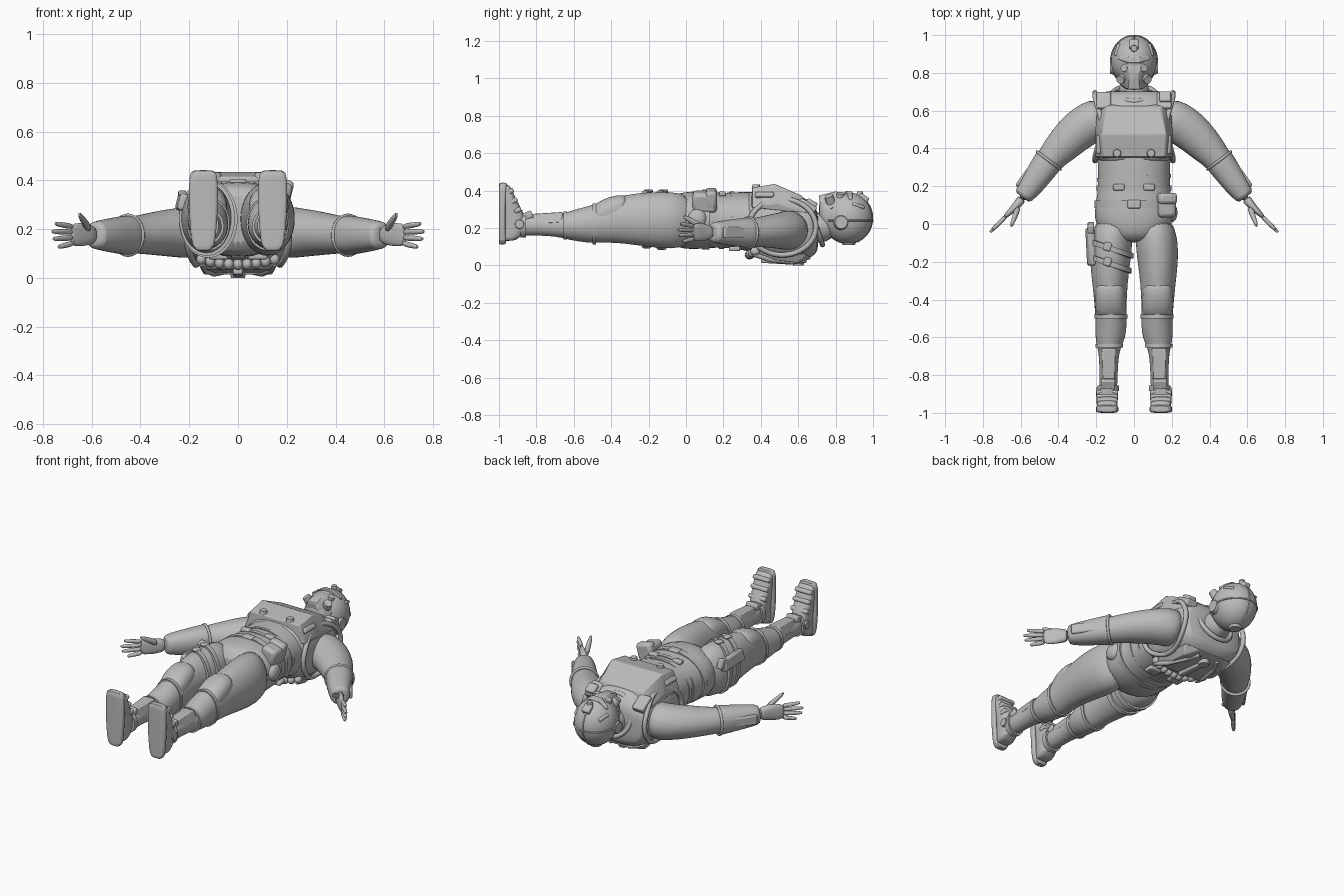
import bpy, bmesh, math
from mathutils import Vector as V, Euler

cube = bpy.data.objects.get("Cube")
if cube:
    bpy.data.objects.remove(cube)

grey = bpy.data.materials.new("suit_grey")
grey.use_nodes = True
grey.diffuse_color = (0.5, 0.5, 0.5, 1)
grey.node_tree.nodes["Principled BSDF"].inputs["Base Color"].default_value = (0.5, 0.5, 0.5, 1)
X, Y, Z = V((1, 0, 0)), V((0, 1, 0)), V((0, 0, 1))
SIDES = (("left", 1), ("right", -1))


def finish(name, bm, subsurf=0, bevel=0, angle=35):
    bmesh.ops.recalc_face_normals(bm, faces=bm.faces)
    mesh = bpy.data.meshes.new(name)
    bm.to_mesh(mesh)
    bm.free()
    mesh.materials.append(grey)
    ob = bpy.data.objects.new(name, mesh)
    bpy.context.collection.objects.link(ob)
    if bevel:
        mod = ob.modifiers.new("bevel", 'BEVEL')
        mod.width, mod.segments = bevel, 2
    if subsurf:
        mod = ob.modifiers.new("smooth", 'SUBSURF')
        mod.levels = mod.render_levels = subsurf
    bpy.ops.object.select_all(action='DESELECT')
    ob.select_set(True)
    bpy.context.view_layer.objects.active = ob
    bpy.ops.object.shade_smooth_by_angle(angle=math.radians(angle))


def loft(name, rings, power=2, n=20, subsurf=1):
    """Skin a row of superelliptic rings, each (centre, half axis, half axis)."""
    bm = bmesh.new()
    rows = []
    for c, u, v in rings:
        row = []
        for i in range(n):
            a = math.tau * (i + 0.5) / n
            co, si = math.cos(a), math.sin(a)
            k = (abs(co) ** power + abs(si) ** power) ** (-1 / power)
            row.append(bm.verts.new(c + u * co * k + v * si * k))
        rows.append(row)
    for a, b in zip(rows, rows[1:]):
        for i in range(n):
            j = (i + 1) % n
            bm.faces.new((a[i], a[j], b[j], b[i]))
    bm.faces.new(rows[0])
    bm.faces.new(rows[-1])
    finish(name, bm, subsurf)


def along_y(sections, s=1):
    """Sections (y, centre x, centre z, half width, half depth)."""
    return [(V((s * x, y, z)), X * rx, Z * rz) for y, x, z, rx, rz in sections]


def sample(sections, y):
    """Interpolate a section at y, for bands that follow the body."""
    for a, b in zip(sections, sections[1:]):
        if min(a[0], b[0]) <= y <= max(a[0], b[0]):
            t = (y - a[0]) / (b[0] - a[0])
            return [p + (q - p) * t for p, q in zip(a, b)]


def band(name, sections, y, width, grow=0.008, s=1, tilt=0):
    _, x, z, rx, rz = sample(sections, y)
    rows = []
    for dy, g in ((-width, -0.01), (-width, grow), (width, grow), (width, -0.01)):
        rows.append((V((s * x, y + dy / 2, z)), X * (rx + g) + Y * tilt * rx, Z * (rz + g)))
    loft(name, rows, n=32, subsurf=0)


def box(name, at, size, rot=(0, 0, 0), bevel=0.008):
    bm = bmesh.new()
    bmesh.ops.create_cube(bm, size=1)
    e = Euler(rot).to_matrix()
    for v in bm.verts:
        v.co = V(at) + e @ V([c * d for c, d in zip(v.co, size)])
    finish(name, bm, bevel=bevel)


def disc(name, at, radius, depth, rot=(0, 0, 0)):
    bm = bmesh.new()
    bmesh.ops.create_cone(bm, cap_ends=True, segments=20, radius1=radius,
                          radius2=radius * 0.8, depth=depth)
    e = Euler(rot).to_matrix()
    for v in bm.verts:
        v.co = V(at) + e @ v.co
    finish(name, bm)


def ball(name, at, size):
    bm = bmesh.new()
    bmesh.ops.create_uvsphere(bm, u_segments=28, v_segments=18, radius=1)
    for v in bm.verts:
        v.co = V(at) + V([c * d for c, d in zip(v.co, size)])
    finish(name, bm)


def tube(name, pts, r, closed=False):
    cu = bpy.data.curves.new(name, 'CURVE')
    cu.dimensions, cu.bevel_depth, cu.bevel_resolution = '3D', r, 2
    cu.use_fill_caps = True
    sp = cu.splines.new('POLY')
    sp.points.add(len(pts) - 1)
    for p, q in zip(sp.points, pts):
        p.co = (*q, 1)
    sp.use_cyclic_u = closed
    cu.materials.append(grey)
    bpy.context.collection.objects.link(bpy.data.objects.new(name, cu))


def turn(n):
    return [math.tau * i / n for i in range(n)]


def hull(name, pts, bevel=0.006):
    bm = bmesh.new()
    for p in pts:
        bm.verts.new(p)
    res = bmesh.ops.convex_hull(bm, input=bm.verts)
    bmesh.ops.delete(bm, geom=[g for g in res["geom_interior"] if g.is_valid], context='VERTS')
    bmesh.ops.dissolve_limit(bm, angle_limit=0.02, verts=bm.verts, edges=bm.edges)
    finish(name, bm, bevel=bevel, angle=25)


# Torso, neck and vest
torso = [(-.1, 0, .24, .1, .11), (-.05, 0, .24, .18, .145), (.03, 0, .24, .215, .157), (.12, 0, .243, .2, .15),
         (.2, 0, .24, .19, .145), (.3, 0, .24, .19, .155), (.42, 0, .22, .2, .17), (.6, 0, .21, .19, .16)]
loft("torso", along_y(torso), 2.3, 28)
loft("neck", along_y([(.64, 0, .2, .1, .09), (.7, 0, .2, .078, .08), (.8, 0, .21, .075, .08)]))
loft("vest", along_y([(.32, 0, .235, .185, .15), (.35, 0, .225, .203, .175), (.48, 0, .207, .207, .182),
                      (.6, 0, .197, .207, .182), (.66, 0, .19, .205, .155), (.695, 0, .185, .19, .12),
                      (.708, 0, .18, .11, .09)]), 2.8, 32)
hull("chest_plate", [(s * x, y, z) for s in (1, -1) for x, y, z in
                     ((.165, .355, .415), (.17, .475, .435), (.14, .62, .372), (.205, .355, .31),
                      (.205, .5, .33), (.19, .66, .28), (.14, .345, .3))])
tube("collar", [(.112 * math.cos(a), .69 + .04 * math.sin(a), .225 - .115 * math.sin(a))
                for a in turn(32)], .014, True)
for side, s in SIDES:
    tube(side + "_armhole_rim", [(s * (.207 - .035 * math.sin(a) ** 4), .515 + .18 * math.cos(a),
                                  .205 + .15 * math.sin(a)) for a in turn(36)], .014, True)
    box(side + "_shoulder_strap", (s * .16, .65, .318), (.075, .1, .04), (-.55, 0, 0))
    disc(side + "_chest_buckle", (s * .09, .375, .42), .024, .025)
    box(side + "_chest_tab", (s * .183, .42, .375), (.03, .1, .03), (0, s * .9, 0))
    box(side + "_waist_buckle", (s * .08, .195, .382), (.06, .035, .025))
box("shoulder_radio", (.165, .67, .328), (.06, .06, .04), (-.5, 0, 0))

# Back harness
hull("back_plate", [(s * x, y, z) for s in (1, -1) for x, y, z in
                    ((.13, .4, .035), (.14, .6, .014), (.09, .67, .035), (.16, .36, .08), (.165, .64, .06))])
box("spine_bar", (0, .51, .022), (.04, .22, .03), (-.06, 0, 0))
disc("spine_buckle", (0, .6, .013), .035, .026, (math.pi, 0, 0))
for i in range(9):
    t = i / 4 - 1
    ball("back_cell", (.15 * t, .34 + .03 * t * t, .055 + .02 * t * t), (.021, .026, .023))
for side, s in SIDES:
    tube(side + "_back_hose", [(s * .15, .36, .06), (s * .13, .45, .03), (s * .1, .56, .018),
                               (s * .06, .64, .026)], .013)
    box(side + "_back_pouch", (s * .08, .26, .088), (.08, .06, .025))

# Belts and pouches
band("waist_belt", torso, .105, .04)
band("waist_strap_low", torso, .19, .025, .007)
band("waist_strap_high", torso, .245, .018, .006, tilt=.06)
box("belt_buckle", (0, .105, .395), (.07, .045, .02))
box("hip_pouch", (.168, .1, .34), (.095, .13, .11), (0, .25, 0), .02)
box("hip_pouch_flap", (.172, .135, .358), (.1, .06, .1), (0, .25, 0), .018)
ball("side_flask", (.2, .06, .25), (.03, .05, .05))

# Legs, knee pads, boots
leg = [(.04, .11, .24, .09, .14), (-.08, .119, .24, .116, .155), (-.2, .127, .245, .108, .148),
       (-.32, .127, .247, .093, .132), (-.42, .125, .237, .086, .115), (-.49, .122, .222, .082, .104),
       (-.57, .122, .215, .085, .09), (-.64, .13, .212, .07, .072), (-.68, .133, .212, .053, .06),
       (-.8, .135, .214, .047, .052), (-.92, .138, .215, .052, .062)]
for side, s in SIDES:
    loft(side + "_leg", along_y(leg, s), 2, 24)
    loft(side + "_knee_pad", along_y([(-.31, .127, .31, .06, .06), (-.34, .127, .305, .08, .073),
                                      (-.41, .126, .29, .083, .08), (-.48, .123, .262, .08, .072),
                                      (-.5, .123, .25, .06, .06)], s), 2.6, 16, 1)
    band(side + "_knee_strap", leg, -.49, .02, .006, s)
    band(side + "_calf_cuff", leg, -.645, .02, .005, s)
    hull(side + "_shin_guard", [(s * .134 + d * w, y, z) for d in (1, -1) for w, y, z in
                                ((.035, -.66, .285), (.055, -.66, .23), (.03, -.82, .275), (.045, -.82, .22))])
    band(side + "_ankle_strap", leg, -.87, .03, .008, s)
    box(side + "_ankle_guard", (s * .137, -.85, .265), (.075, .06, .04), (.4, 0, 0))

    # Foot profile runs up z from heel to toe
    def foot(name, rows, power):
        loft(side + name, [(V((s * .142, (lo + hi) / 2, z)), X * w, Y * (hi - lo) / 2)
                           for z, lo, hi, w in rows], power, 20, 1)
    foot("_boot", [(.13, -.98, -.93, .04), (.145, -.98, -.88, .048), (.22, -.98, -.85, .052),
                   (.29, -.98, -.87, .054), (.35, -.98, -.91, .057), (.41, -.98, -.93, .054),
                   (.432, -.98, -.95, .045)], 3)
    foot("_sole", [(.11, -1, -.965, .025), (.125, -1, -.96, .046), (.2, -1, -.965, .054), (.32, -1, -.965, .061),
                   (.425, -1, -.955, .058), (.443, -1, -.96, .047)], 6)
    for i in range(3):
        box(side + "_boot_strap", (s * .142, -.9 - .02 * i, .295 + .05 * i), (.114 - i * .002, .04, .026),
            (.5, 0, 0))
    disc(side + "_ankle_disc", (s * .19, -.89, .22), .028, .02, (0, s * math.pi / 2, 0))

# Thigh holster
box("holster", (-.228, -.12, .31), (.04, .2, .07), (0, .25, .05), .012)
box("holster_grip", (-.228, -.02, .325), (.035, .05, .06), (.3, 0, 0))
for y in (-.13, -.21):
    band("thigh_strap", leg, y, .028, .008, -1, -.35)
    box("thigh_buckle", (-.14, y + .01, .398), (.04, .045, .015), (0, 0, -.3))

# Arms, forearm guards and hands
for side, s in SIDES:
    # Rings swing from facing sideways at the shoulder to square across the forearm
    def across(x):
        a = math.radians(85 - 48 * min(1, max(0, (x - .17) / .2)))
        return V((s * math.cos(a), math.sin(a), 0))

    def limb(name, rows, power=2):
        loft(side + name, [(V((s * x, y, z)), across(x) * r, Z * rz) for x, y, z, r, rz in rows], power)
    limb("_arm", [(.16, .55, .19, .105, .105), (.21, .55, .187, .114, .108), (.27, .515, .185, .112, .1),
                  (.33, .465, .183, .104, .092), (.4, .39, .178, .09, .08), (.45, .335, .175, .072, .074),
                  (.52, .24, .175, .066, .064), (.6, .125, .175, .036, .043)])
    limb("_forearm_guard", [(.445, .345, .175, .066, .07), (.449, .338, .175, .079, .083),
                            (.47, .31, .175, .076, .079), (.54, .21, .175, .066, .067),
                            (.587, .148, .175, .053, .056), (.592, .14, .175, .038, .045)], 2.4)
    tube(side + "_elbow_rim", [V((s * .451, .336, .175)) + across(.45) * .077 * math.cos(a) + Z * .081 * math.sin(a)
                               for a in turn(28)], .008, True)
    box(side + "_forearm_plate", V((s * .53, .225, .175)) + across(.53) * .06, (.02, .15, .06),
        (0, 0, s * .62), .009)
    limb("_hand", [(.59, .14, .176, .028, .036), (.615, .105, .177, .022, .043), (.65, .07, .178, .017, .05),
                   (.69, .03, .176, .011, .044)], 2.5)
    for i, (z0, z1, reach) in enumerate(((.21, .222, .85), (.188, .19, 1), (.165, .16, .95), (.142, .127, .7))):
        a = V((s * .675, .045, z0))
        b = V((s * (.675 + .088 * reach), .045 - .09 * reach, z1))
        loft("%s_finger_%d" % (side, i + 1),
             [(a.lerp(b, t), across(1) * r, Z * r) for t, r in ((0, .013), (.5, .0125), (.9, .01), (1, .006))], n=10)
    a, b = V((s * .61, .095, .2)), V((s * .652, -.015, .262))
    loft(side + "_thumb", [(a.lerp(b, t), across(1) * r, Z * r * 1.2)
                           for t, r in ((0, .018), (.4, .016), (.85, .012), (1, .006))], n=10)

# Helmet and mask
ball("helmet", (0, .863, .253), (.122, .135, .138))
loft("jaw", along_y([(.71, 0, .29, .04, .05), (.725, 0, .28, .07, .08), (.79, 0, .26, .1, .11),
                     (.86, 0, .26, .1, .1)]), 2.4)
hull("face_mask", [(s * x, y, z) for s in (1, -1) for x, y, z in
                   ((.03, .71, .375), (.045, .73, .35), (.02, .8, .395), (.055, .85, .385),
                    (.085, .83, .34), (.05, .72, .3), (.09, .78, .3))])
hull("brow_band", [(s * x, y, z) for s in (1, -1) for x, y, z in
                   ((.03, .85, .398), (.085, .87, .365), (.085, .89, .36), (.03, .89, .395), (.08, .88, .3))])
box("helmet_mount", (0, .945, .352), (.05, .055, .05), (-.6, 0, 0))
disc("helmet_lamp", (0, .93, .38), .02, .03)
tube("helmet_rim", [(.122 * math.cos(a), .863 + .134 * math.sin(a), .24) for a in turn(40)], .005, True)
disc("helmet_back_knob", (0, .87, .117), .04, .015, (math.pi, 0, 0))
tube("helmet_crest", [(0, .863 + .133 * math.cos(a), .253 + .137 * math.sin(a)) for a in
                      (-1.2 + .1 * i for i in range(25))], .005)
for side, s in SIDES:
    disc(side + "_mask_filter", (s * .062, .77, .35), .028, .05, (.3, s * .5, 0))
    disc(side + "_eye_lens", (s * .05, .825, .375), .024, .02, (0, s * .4, 0))
    disc(side + "_ear_cup", (s * .115, .83, .23), .042, .025, (0, s * math.pi / 2, 0))
    box(side + "_helmet_rail", (s * .085, .92, .315), (.02, .07, .03), (-.4, s * .7, 0))
